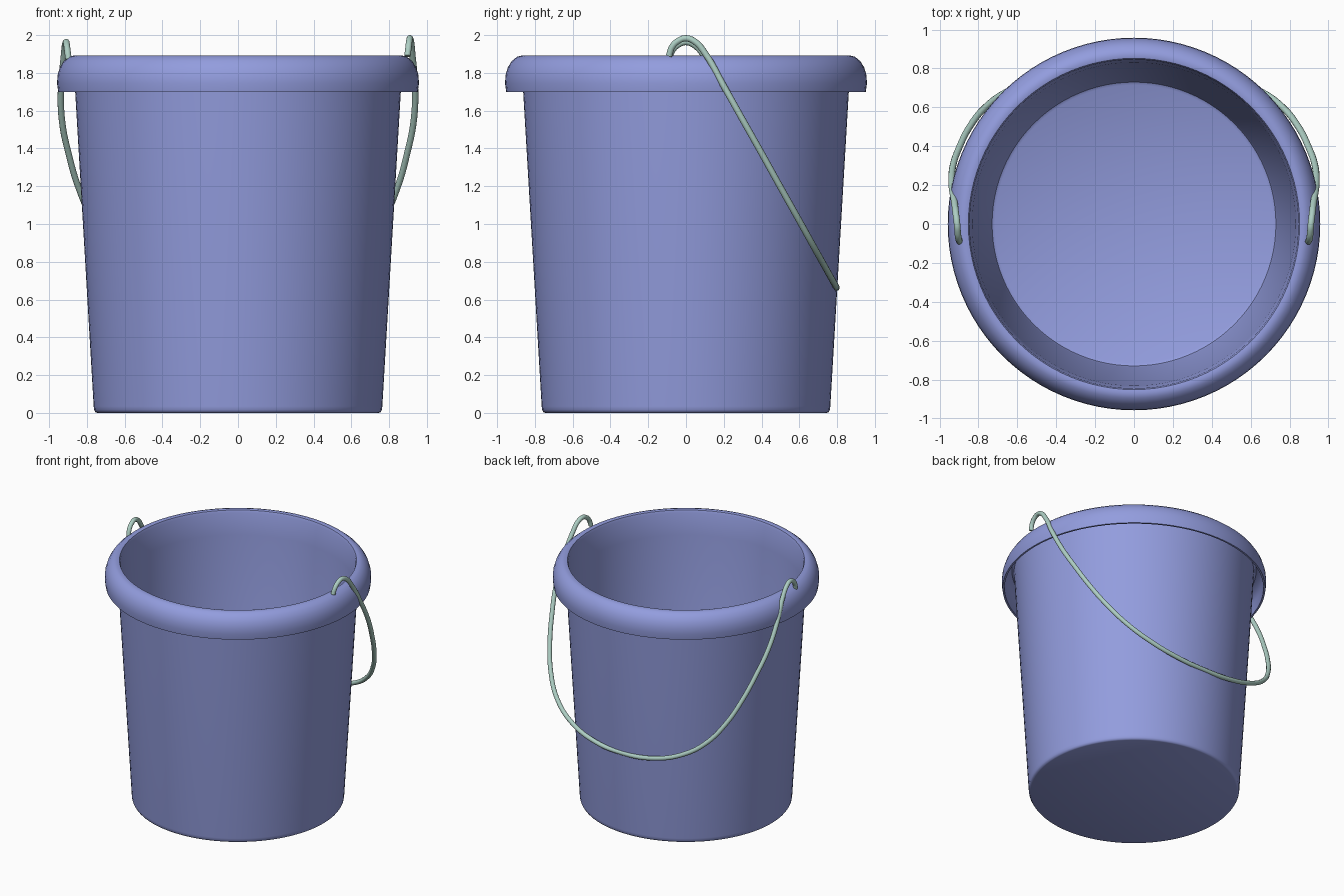
import bpy, bmesh, math

if "Cube" in bpy.data.objects:
    bpy.data.objects.remove(bpy.data.objects["Cube"])


def material(name, rgb):
    m = bpy.data.materials.new(name)
    m.diffuse_color = (*rgb, 1)
    m.use_nodes = True
    m.node_tree.nodes["Principled BSDF"].inputs["Base Color"].default_value = m.diffuse_color
    return m


def lathe(name, profile, mat, steps=96):
    """Revolve an (r, z) profile that starts and ends on the axis."""
    bm = bmesh.new()
    vs = [bm.verts.new((r, 0, z)) for r, z in profile]
    es = [bm.edges.new(p) for p in zip(vs, vs[1:])]
    bmesh.ops.spin(bm, geom=vs + es, cent=(0, 0, 0), axis=(0, 0, 1),
                   angle=math.tau, steps=steps)
    bmesh.ops.remove_doubles(bm, verts=bm.verts, dist=0.0005)
    bmesh.ops.recalc_face_normals(bm, faces=bm.faces)
    me = bpy.data.meshes.new(name)
    bm.to_mesh(me)
    bm.free()
    me.materials.append(mat)
    ob = bpy.data.objects.new(name, me)
    bpy.context.collection.objects.link(ob)
    return ob


def select_only(ob):
    bpy.ops.object.select_all(action='DESELECT')
    ob.select_set(True)
    bpy.context.view_layer.objects.active = ob


blue = material("periwinkle plastic", (0.29, 0.335, 0.73))
green = material("pale green wire", (0.42, 0.62, 0.55))

# Bucket: base, tapered wall, hollow rolled rim, inner wall and floor
profile = [(0, 0), (0.745, 0), (0.755, 0.004), (0.762, 0.016), (0.764, 0.035),
           (0.862, 1.70), (0.870, 1.83), (0.885, 1.845), (0.915, 1.825),
           (0.935, 1.78), (0.938, 1.70),
           (0.952, 1.70), (0.958, 1.745), (0.955, 1.79), (0.943, 1.83),
           (0.922, 1.863), (0.895, 1.885), (0.870, 1.892), (0.852, 1.888),
           (0.845, 1.87), (0.832, 1.70), (0.738, 0.07), (0.730, 0.045),
           (0.715, 0.036), (0, 0.036)]
bucket = lathe("bucket", profile, blue)
select_only(bucket)
bpy.ops.object.shade_smooth_by_angle(angle=math.radians(40))

# Wire handle: hooked over the rim, resting against the back wall
side = [(0.897, -0.09, 1.89), (0.903, -0.073, 1.938), (0.907, -0.04, 1.97),
        (0.910, 0.0, 1.983), (0.916, 0.05, 1.963), (0.922, 0.1, 1.905),
        (0.937, 0.2, 1.73), (0.931, 0.3, 1.552), (0.896, 0.4, 1.375),
        (0.845, 0.5, 1.195), (0.765, 0.6, 1.017), (0.655, 0.68, 0.873),
        (0.49, 0.743, 0.76), (0.25, 0.786, 0.683)]
# the left hook sits slightly lower than the right one
left = [(-x, y, z - 0.02 * max(0, min(1, (z - 1.2) / 0.6))) for x, y, z in side]
path = side + [(0, 0.797, 0.663)] + left[::-1]

cu = bpy.data.curves.new("handle", 'CURVE')
cu.dimensions = '3D'
cu.bevel_depth = 0.017
cu.bevel_resolution = 4
cu.resolution_u = 8
cu.use_fill_caps = True
sp = cu.splines.new('BEZIER')
sp.bezier_points.add(len(path) - 1)
for bp, co in zip(sp.bezier_points, path):
    bp.co = co
    bp.handle_left_type = bp.handle_right_type = 'AUTO'
cu.materials.append(green)
handle = bpy.data.objects.new("handle", cu)
bpy.context.collection.objects.link(handle)
select_only(handle)
bpy.ops.object.convert(target='MESH')
bpy.ops.object.shade_smooth_by_angle(angle=math.radians(50))
